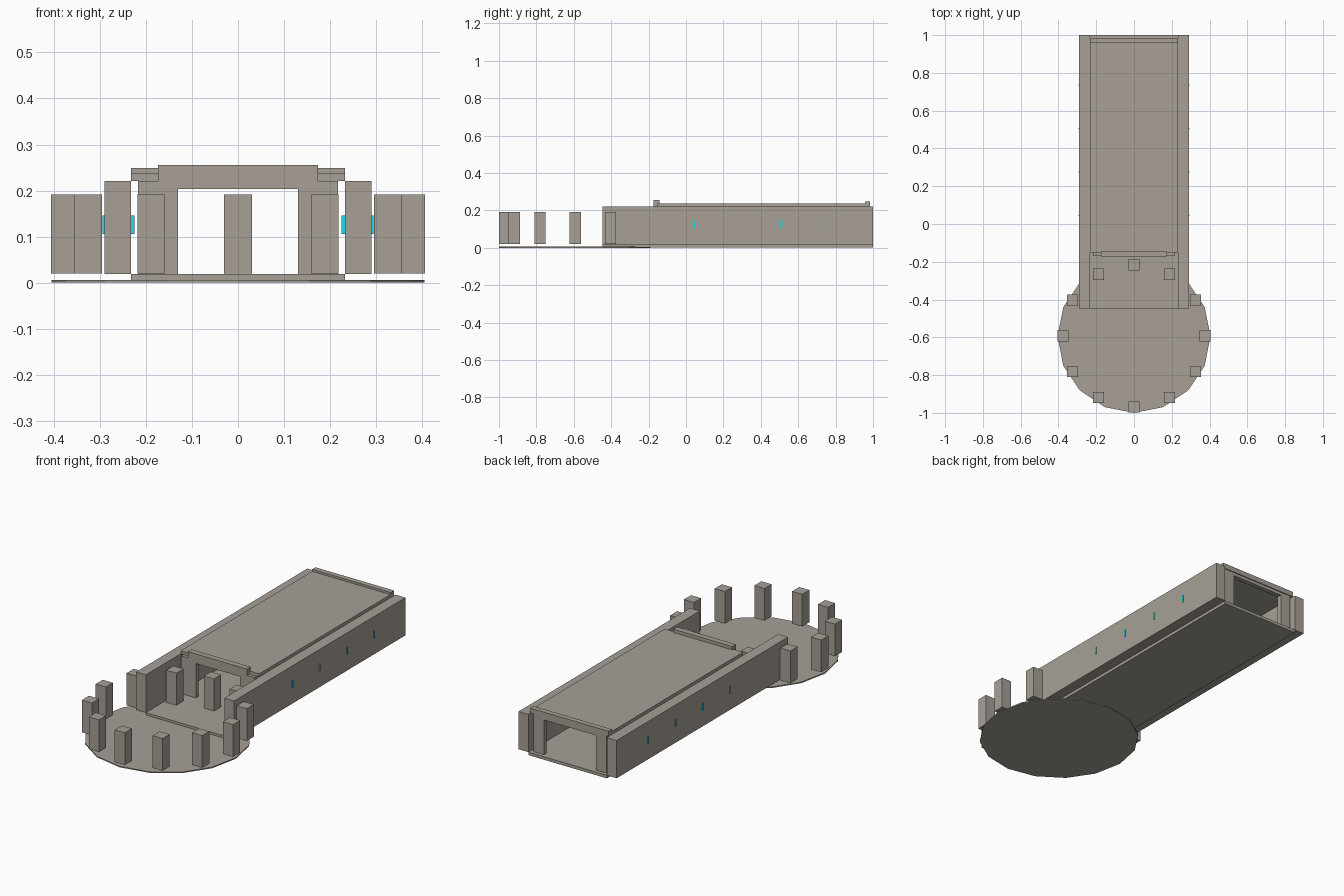
import bpy, math

if "Cube" in bpy.data.objects:
    bpy.data.objects.remove(bpy.data.objects["Cube"])


def material(name, rgb):
    m = bpy.data.materials.new(name)
    m.diffuse_color = (*rgb, 1)
    m.use_nodes = True
    m.node_tree.nodes["Principled BSDF"].inputs["Base Color"].default_value = m.diffuse_color
    return m


stone = material("warm_stone", (0.385, 0.35, 0.305))
cyan = material("cyan_glow", (0.01, 0.72, 0.88))


def box(name, x, y, z, mat=stone):
    """Axis-aligned box from (min, max) ranges."""
    bpy.ops.mesh.primitive_cube_add(size=1, location=[(a + b) / 2 for a, b in (x, y, z)])
    o = bpy.context.object
    o.name = name
    o.scale = [b - a for a, b in (x, y, z)]
    bpy.ops.object.transform_apply(location=False, rotation=False, scale=True)
    o.data.materials.append(mat)
    return o


def pair(name, x, y, z, mat=stone):
    """Box on the right plus its mirror on the left."""
    box(name + "_right", x, y, z, mat)
    box(name + "_left", (-x[1], -x[0]), y, z, mat)


# round plaza
bpy.ops.mesh.primitive_cylinder_add(vertices=16, radius=0.405, depth=0.006,
                                    location=(0, -0.595, 0.003))
bpy.context.object.name = "plaza_disc"
bpy.context.object.data.materials.append(stone)

# ring of standing pillars
for i in range(12):
    a = i * math.pi / 6
    cx, cy = 0.376 * math.sin(a), -0.592 + 0.377 * math.cos(a)
    box(f"pillar_{i + 1}", (cx - 0.03, cx + 0.03), (cy - 0.03, cy + 0.03), (0.02, 0.192))

# passage shell
box("floor", (-0.232, 0.232), (-0.447, 1.0), (0.003, 0.019))
pair("side_wall", (0.232, 0.29), (-0.447, 1.0), (0.019, 0.221))
box("roof", (-0.232, 0.232), (-0.152, 0.985), (0.221, 0.238))

# front doorway
pair("front_jamb", (0.13, 0.217), (-0.17, -0.146), (0.019, 0.221))
box("front_door_head", (-0.13, 0.13), (-0.17, -0.146), (0.203, 0.221))
box("front_lintel", (-0.174, 0.174), (-0.173, -0.142), (0.221, 0.256))

# rear opening
pair("rear_jamb", (0.155, 0.217), (0.955, 0.98), (0.019, 0.221))
box("rear_door_head", (-0.155, 0.155), (0.955, 0.98), (0.204, 0.221))
box("rear_lintel", (-0.232, 0.232), (0.957, 0.985), (0.221, 0.249))

# thin glowing slits through the walls
for i, y in enumerate((0.045, 0.275, 0.505, 0.735)):
    pair(f"wall_slit_{i + 1}", (0.225, 0.294), (y - 0.003, y + 0.003), (0.106, 0.146), cyan)
